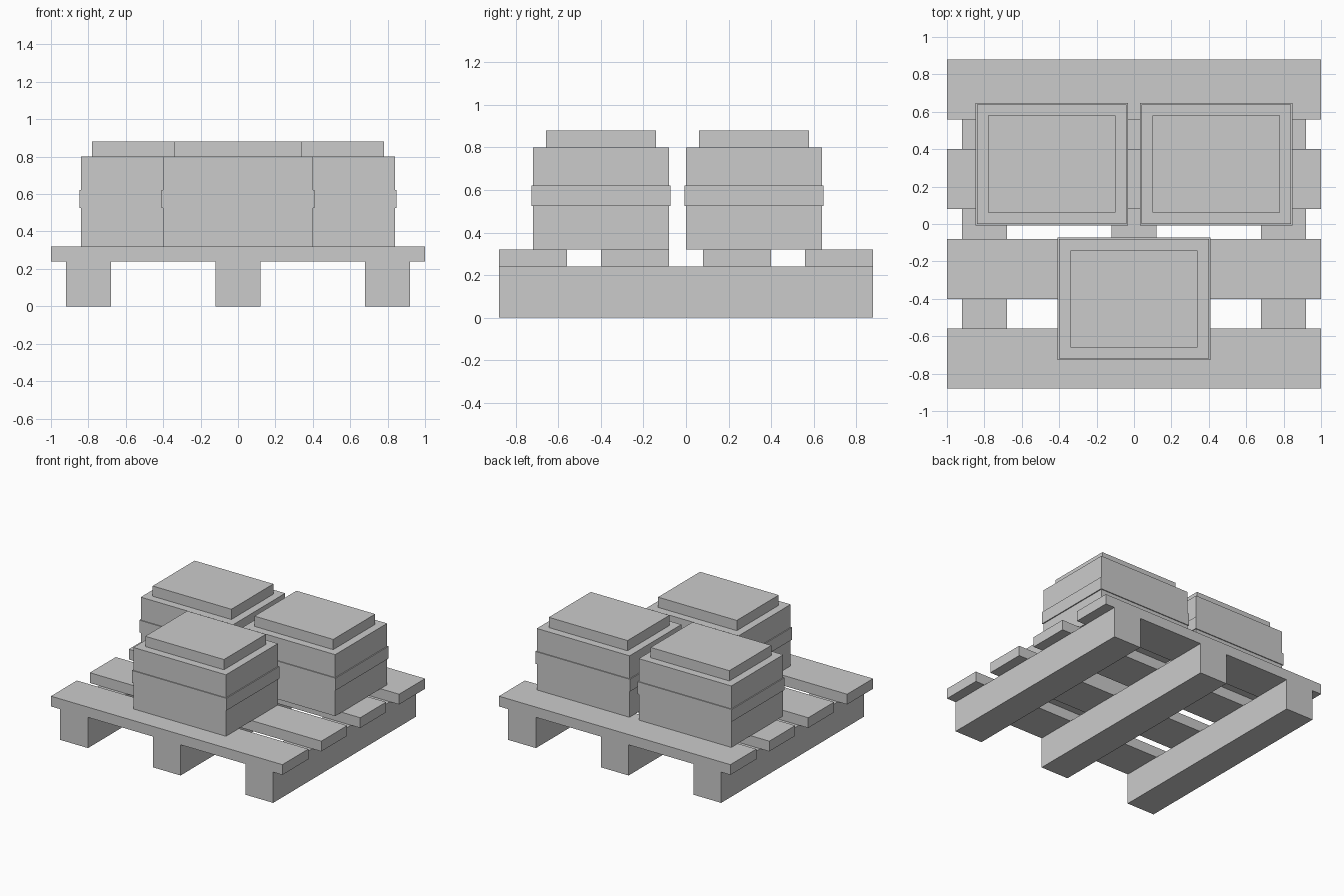
import bpy

if "Cube" in bpy.data.objects:
    bpy.data.objects.remove(bpy.data.objects["Cube"])


def box(name, x, y, z):
    """Axis-aligned box from (min, max) ranges."""
    bpy.ops.mesh.primitive_cube_add(
        size=1, location=[(r[0] + r[1]) / 2 for r in (x, y, z)])
    ob = bpy.context.object
    ob.name = name
    ob.scale = [r[1] - r[0] for r in (x, y, z)]
    bpy.ops.object.transform_apply(location=False, rotation=False, scale=True)
    return ob


def around(c, half):
    return (c - half, c + half)


# Pallet bearers, running front to back
for side, x in (("left", -0.8), ("middle", 0), ("right", 0.8)):
    box(f"{side}_bearer", around(x, 0.12), (-0.88, 0.88), (0, 0.24))

# Deck planks, running side to side
for i, y in enumerate((-0.72, -0.24, 0.24, 0.72)):
    box(f"deck_plank_{i + 1}", (-1, 1), around(y, 0.16), (0.24, 0.32))

# Three crates, each with a body, a band around it and a raised lid
for side, x, y in (("front", 0, -0.4), ("back_left", -0.44, 0.32),
                   ("back_right", 0.44, 0.32)):
    box(f"{side}_crate_body", around(x, 0.4), around(y, 0.32), (0.32, 0.80))
    box(f"{side}_crate_band", around(x, 0.408), around(y, 0.327), (0.525, 0.621))
    box(f"{side}_crate_lid", around(x, 0.34), around(y, 0.259), (0.80, 0.88))
